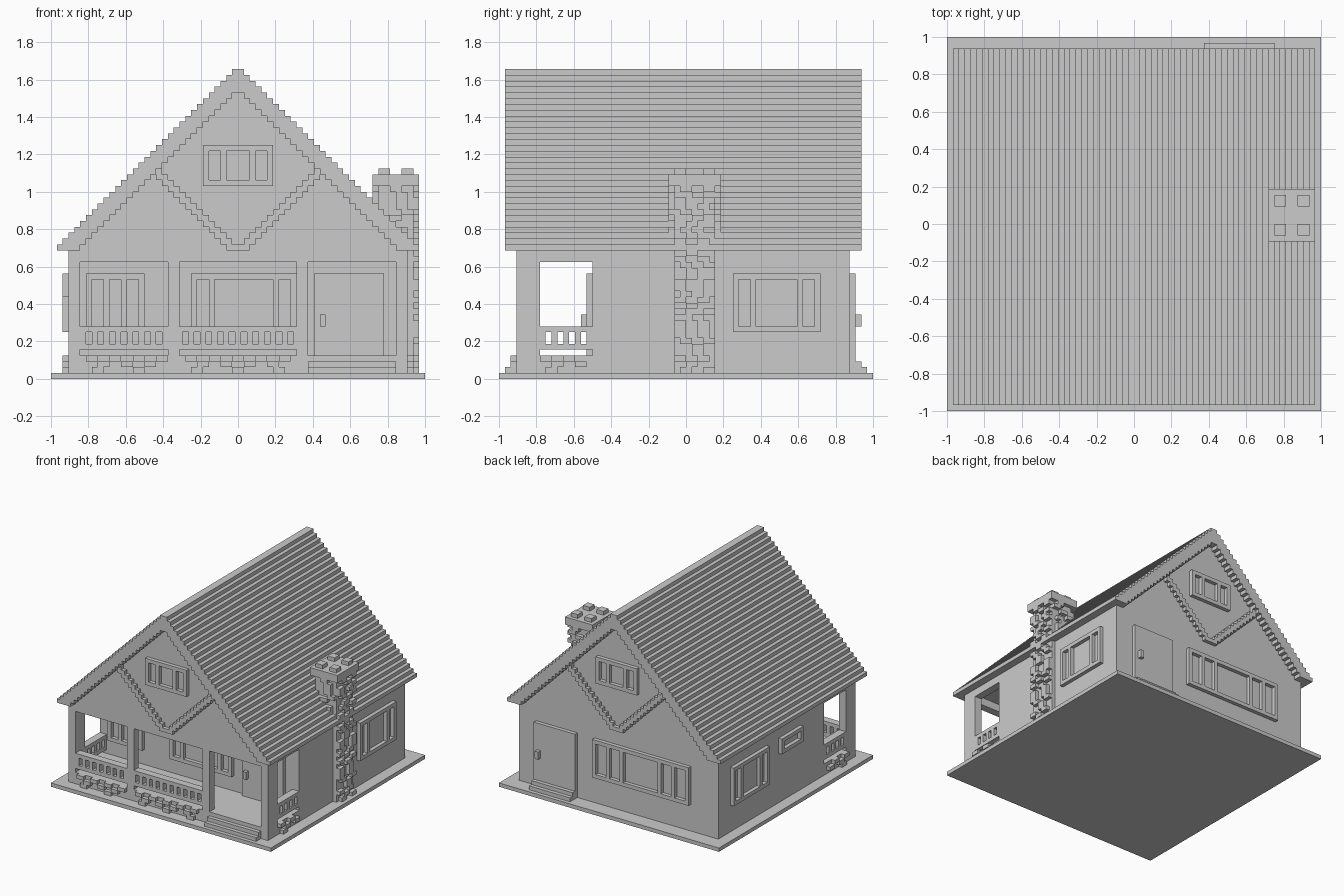
import bpy, bmesh, random

cube = bpy.data.objects.get("Cube")
if cube:
    bpy.data.objects.remove(cube, do_unlink=True)

U = 1 / 32          # one building block
random.seed(4)

grey = bpy.data.materials.new("plain_grey")
grey.use_nodes = True
COLOUR = (0.6, 0.6, 0.6, 1)
grey.diffuse_color = COLOUR
grey.node_tree.nodes["Principled BSDF"].inputs["Base Color"].default_value = COLOUR

FRONT, BACK, LEFT, RIGHT = ("y", -1), ("y", 1), ("x", 1), ("x", -1)


def finish(name, bm):
    bmesh.ops.scale(bm, vec=(U, U, U), verts=bm.verts)
    bmesh.ops.recalc_face_normals(bm, faces=bm.faces)
    mesh = bpy.data.meshes.new(name)
    bm.to_mesh(mesh)
    bm.free()
    mesh.materials.append(grey)
    obj = bpy.data.objects.new(name, mesh)
    bpy.context.collection.objects.link(obj)


def add_box(bm, x0, x1, y0, y1, z0, z1):
    verts = bmesh.ops.create_cube(bm, size=1)["verts"]
    for v in verts:
        v.co.x = x1 if v.co.x > 0 else x0
        v.co.y = y1 if v.co.y > 0 else y0
        v.co.z = z1 if v.co.z > 0 else z0


def on_wall(bm, wall, u0, u1, d0, d1, z0, z1):
    """Box along a wall: u runs along it, d is the distance outwards."""
    axis, sign = wall
    a, b = sorted((sign * d0, sign * d1))
    if axis == "y":
        add_box(bm, u0, u1, a, b, z0, z1)
    else:
        add_box(bm, a, b, u0, u1, z0, z1)


def box(name, *size):
    bm = bmesh.new()
    add_box(bm, *size)
    finish(name, bm)


def extrude_profile(name, points, y0, y1):
    bm = bmesh.new()
    face = bm.faces.new([bm.verts.new((x, y0, z)) for x, z in points])
    new = bmesh.ops.extrude_face_region(bm, geom=[face])["geom"]
    for v in new:
        if isinstance(v, bmesh.types.BMVert):
            v.co.y = y1
    finish(name, bm)


def window(name, wall, u0, d, z0, z1, panes):
    """Raised frame one block wide around panes of the given widths."""
    bm = bmesh.new()
    u1 = u0 + sum(panes) + len(panes) + 1
    on_wall(bm, wall, u0, u1, d, d + 1, z0, z0 + 1)
    on_wall(bm, wall, u0, u1, d, d + 1, z1 - 1, z1)
    u = u0
    for width in panes + [0]:
        on_wall(bm, wall, u, u + 1, d, d + 1, z0 + 1, z1 - 1)
        u += width + 1
    finish(name, bm)


def railing(name, wall, u0, u1, first, holes):
    bm = bmesh.new()
    on_wall(bm, wall, u0, u1, 27, 29, 5, 6)
    on_wall(bm, wall, u0, u1, 27, 29, 8, 9)
    u = u0
    for k in range(holes):
        on_wall(bm, wall, u, first + 2 * k, 27, 29, 6, 8)
        u = first + 2 * k + 1
    on_wall(bm, wall, u, u1, 27, 29, 6, 8)
    finish(name, bm)


def base_stones(name, wall, u0, u1):
    bm = bmesh.new()
    for z, offset, step in ((1, 2, 7), (2, 3, 4), (3, 1, 4)):
        for u in range(u0 + offset, u1 - 1, step):
            on_wall(bm, wall, u, u + 2, 29, 30, z, z + 1)
    finish(name, bm)


def steps(name, wall, u0, u1, d):
    bm = bmesh.new()
    for k in range(d, 32):
        on_wall(bm, wall, u0, u1, d - 1, k, 1, 33 - k)
    finish(name, bm)


def door(name, wall, u0, u1, d, handle):
    bm = bmesh.new()
    on_wall(bm, wall, u0, u1, d, d + 1, 4, 18)
    on_wall(bm, wall, handle, handle + 1, d + 1, d + 2, 9, 11)
    finish(name, bm)


def stair(start, slope, layers, z0=22):
    """Stepped edge: x changes by slope after every layer."""
    points = []
    for i in range(layers):
        x = start + slope * i
        points += [(x, z0 + i), (x, z0 + i + 1)]
    return points


def mirror(points):
    return [(-x, z) for x, z in reversed(points)]


# Ground plate, foundation and enclosed house body
box("ground_plate", -32, 32, -32, 32, 0, 1)
box("porch_floor", -29, 29, -29, -16, 1, 4)
box("house_body", -29, 29, -16, 28, 1, 22)

# Porch posts and lintels
bm = bmesh.new()
on_wall(bm, FRONT, -29, 29, 27, 29, 20, 22)
for x in (-12, 10):
    on_wall(bm, FRONT, x, x + 2, 27, 29, 4, 20)
for side in (LEFT, RIGHT):
    on_wall(bm, side, -29, -25, 27, 29, 4, 22)
    on_wall(bm, side, -25, -16, 27, 29, 20, 22)
finish("porch_posts", bm)

# Railings and stones below them
railing("railing_front_right", FRONT, -27, -12, -26, 7)
railing("railing_front_middle", FRONT, -10, 10, -9.5, 10)
for side, label in ((LEFT, "left"), (RIGHT, "right")):
    railing("railing_side_" + label, side, -25, -16, -24, 4)
    base_stones("stones_side_" + label, side, -26, -16)
base_stones("stones_front_right", FRONT, -27, -12)
base_stones("stones_front_middle", FRONT, -10, 10)

# Gable walls and stepped roof shell
extrude_profile("gable_walls", [(-30, 22), (30, 22), (0, 52)], -29, 28)
outer, inner = stair(31, -1, 31), stair(27, -1, 27)
extrude_profile("roof", outer + mirror(outer) + mirror(inner)[::-1] + inner[::-1],
                -31, 30)

# Stepped V trim on both gables
low, high = stair(2, 1, 14), stair(1, 1, 13, 23)
trim = low + high[::-1] + mirror(high)[::-1] + mirror(low)
extrude_profile("gable_trim_front", trim, -30, -29)
extrude_profile("gable_trim_back", trim, 28, 29)

# Windows
window("gable_window_front", FRONT, -6, 29, 33, 40, [2, 4, 2])
window("gable_window_back", BACK, -6, 28, 33, 40, [2, 4, 2])
window("porch_window_small", FRONT, -26, 16, 8, 18, [2, 2, 2])
window("porch_window_large", FRONT, -8, 16, 8, 18, [2, 10, 2])
window("back_window", BACK, -21, 28, 8, 18, [3, 3, 10, 3, 3])
window("side_window_left", LEFT, 8, 29, 8, 18, [2, 7, 2])
window("side_window_right", RIGHT, 8, 29, 8, 18, [2, 7, 2])
window("small_window_right", RIGHT, -6, 29, 14, 18, [7])

# Doors and steps
door("front_door", FRONT, 13, 25, 16, 14)
door("back_door", BACK, 12, 24, 28, 22)
steps("front_steps", FRONT, 12, 27, 29)
steps("back_steps", BACK, 12, 24, 29)

# Chimney stack, cap and pots
box("chimney_stack", 24, 30, -2, 5, 1, 33)
box("chimney_cap", 23, 31, -3, 6, 33, 35)
bm = bmesh.new()
for x in (24, 28):
    for y in (-2, 3):
        add_box(bm, x, x + 2, y, y + 2, 35, 36)
finish("chimney_pots", bm)

# Scattered chimney stones, on every face above the roof
bm = bmesh.new()
for z in range(1, 33):
    for y in random.choice(((-2, 2), (-1, 3), (0,), (1,), (-2, 3))):
        add_box(bm, 30, 31, y, y + 2, z, z + 1)
    if z >= 24:
        for y0 in (-3, 5):
            x = random.choice((24, 26, 27, 28))
            add_box(bm, x, x + 2, y0, y0 + 1, z, z + 1)
        if z >= 29:
            y = random.choice((-2, 0, 2, 3))
            add_box(bm, 23, 24, y, y + 2, z, z + 1)
finish("chimney_stones", bm)
